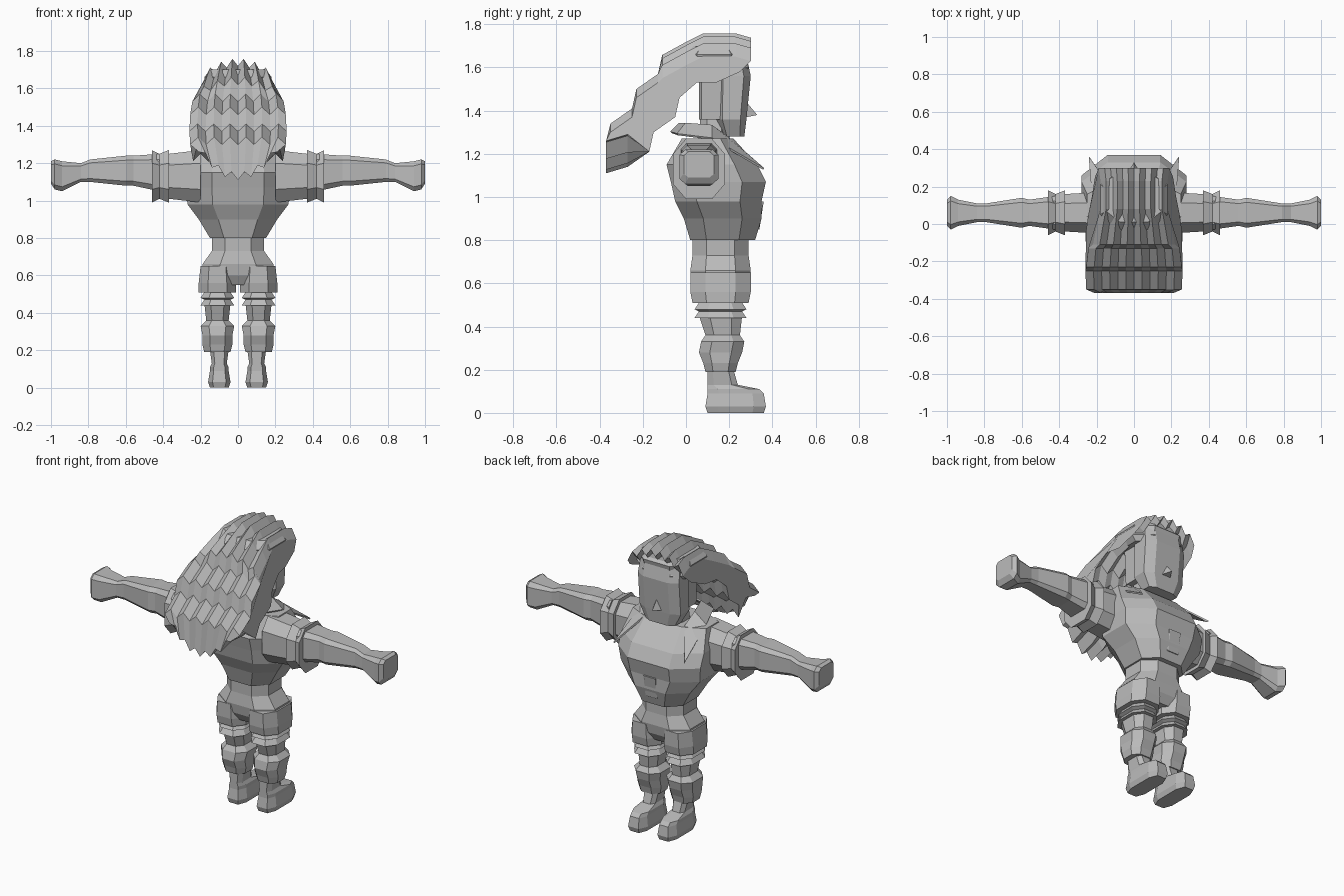
import bpy
import bmesh

cube = bpy.data.objects.get("Cube")
if cube:
    bpy.data.objects.remove(cube, do_unlink=True)

grey = bpy.data.materials.new("plain grey")
grey.use_nodes = True
grey.diffuse_color = (.5, .5, .5, 1)
grey.node_tree.nodes["Principled BSDF"].inputs["Base Color"].default_value = grey.diffuse_color


def finish(name, builder, mirror=False, thickness=0):
    """Turn a bmesh into a flat shaded object with optional modifiers."""
    bmesh.ops.recalc_face_normals(builder, faces=builder.faces)
    mesh = bpy.data.meshes.new(name)
    builder.to_mesh(mesh)
    builder.free()
    mesh.materials.append(grey)
    part = bpy.data.objects.new(name, mesh)
    bpy.context.collection.objects.link(part)
    if mirror:
        part.modifiers.new("mirror", 'MIRROR')
    if thickness:
        solidify = part.modifiers.new("thickness", 'SOLIDIFY')
        solidify.thickness = thickness
        solidify.offset = 0


def octagon(half_a, half_b, chamfer):
    """Outline of a rectangle with cut corners, around the origin."""
    inner_a = half_a * (1 - chamfer)
    inner_b = half_b * (1 - chamfer)
    return [(-inner_a, -half_b), (inner_a, -half_b), (half_a, -inner_b), (half_a, inner_b),
            (inner_a, half_b), (-inner_a, half_b), (-half_a, inner_b), (-half_a, -inner_b)]


def skin(builder, rings, closed=True):
    """Join neighbouring rows of vertices with quads."""
    for low, high in zip(rings, rings[1:]):
        count = len(low)
        for i in range(count if closed else count - 1):
            j = (i + 1) % count
            builder.faces.new((low[i], low[j], high[j], high[i]))


def loft(name, centre, rows, sideways=False, mirror=False, chamfer=.5):
    """Each row is a position, two half sizes and an optional shift of the centre."""
    builder = bmesh.new()
    rings = []
    for position, half_a, half_b, *shift in rows:
        ring = []
        for a, b in octagon(half_a, half_b, chamfer):
            a += centre[0]
            b += centre[1] + sum(shift)
            ring.append(builder.verts.new((position, a, b) if sideways else (a, b, position)))
        rings.append(ring)
    skin(builder, rings)
    builder.faces.new(rings[0])
    builder.faces.new(rings[-1])
    finish(name, builder, mirror)


# Trunk
loft("torso", (0, .15), [
    (.8, .15, .15, .02), (.9, .21, .18, .02), (.98, .27, .2), (1.07, .28, .22),
    (1.15, .28, .21, -.03), (1.27, .25, .12, -.05)])
loft("waist_and_hips", (0, .16), [
    (.55, .13, .1), (.6, .19, .13), (.66, .19, .14), (.73, .14, .13), (.82, .14, .13)])
loft("neck", (0, .13), [(1.2, .1, .08), (1.4, .08, .06)])
loft("chest_plate", (0, .32), [(.85, .04, .02), (.98, .04, .02, .02)], chamfer=.1)

# Arms
loft("sleeves", (.06, 1.13), [(.2, .11, .14), (.37, .1, .12)], sideways=True, mirror=True)
loft("sleeve_cuffs", (.06, 1.13), [
    (.37, .12, .14), (.42, .1, .12), (.46, .12, .14)], sideways=True, mirror=True)
loft("arms_and_hands", (.06, 1.15), [
    (.42, .09, .1), (.56, .07, .08, .01), (.6, .08, .08, .01), (.79, .05, .06, .01),
    (.84, .05, .05), (.94, .07, .08, -.02), (.98, .09, .08, -.01), (1, .07, .06)],
    sideways=True, mirror=True, chamfer=.3)

# Legs
hip = (.11, .16)
loft("thighs", hip, [(.51, .1, .13), (.56, .1, .14), (.65, .09, .14)], mirror=True)
for level in (.44, .48):
    loft("trouser_cuff", hip, [
        (level, .09, .12), (level + .03, .07, .1), (level + .04, .09, .12)], mirror=True)
loft("calves", hip, [
    (.19, .07, .07), (.23, .08, .08), (.28, .08, .1), (.33, .09, .1, .01),
    (.36, .06, .08, .01), (.45, .07, .1)], mirror=True)
loft("boots", (.1, .23), [
    (0, .05, .13), (.03, .06, .14), (.09, .05, .13), (.11, .05, .12, -.01),
    (.13, .04, .07, -.06), (.2, .05, .06, -.07)], mirror=True, chamfer=.4)

# Head
loft("face", (0, .2), [
    (1.28, .1, .05, .02), (1.36, .14, .07, .01), (1.56, .14, .08, .02), (1.7, .13, .07)],
    chamfer=.4)
loft("back_of_head", (0, .12), [(1.36, .12, .06), (1.6, .13, .06)], chamfer=.2)
loft("hair_band", (0, .13), [
    (1.57, .16, .15), (1.6, .19, .16), (1.62, .17, .15), (1.66, .18, .16), (1.7, .15, .12)])

# Nose
builder = bmesh.new()
tip = builder.verts.new((0, .33, 1.38))
base = [builder.verts.new(p) for p in [(-.03, .28, 1.37), (.03, .28, 1.37), (0, .28, 1.44)]]
builder.faces.new(base)
for i in range(3):
    builder.faces.new((base[i - 1], base[i], tip))
finish("nose", builder)

# Collar with pointed front flaps
builder = bmesh.new()
upper = [(0, -.03, 1.34), (.1, 0, 1.34), (.14, .12, 1.33), (.13, .2, 1.27)]
lower = [(0, -.07, 1.3), (.16, -.04, 1.29), (.22, .12, 1.27), (.24, .36, 1.13)]
skin(builder, [[builder.verts.new(p) for p in edge] for edge in (upper, lower)], closed=False)
finish("collar", builder, mirror=True, thickness=.01)

# Swept hair: crown first, then stepped tiers down the back, closed along the underside
tiers = []
for tier in range(3):
    y, z = -.11 - .12 * tier, 1.64 - .16 * tier
    tiers += [(y, z), (y - .02, z - .09)]
underside = [(y + .08, z - .16) for y, z in tiers[:-1]]
tail = [(-.37, 1.13)]
tiers[-1:] = tail
crown = [(.25, 1.67), (.3, 1.72), (.23, 1.74), (.08, 1.74), (0, 1.7)]
fringe = [(.05, 1.55), (.14, 1.62)]
profile = crown + tiers + underside[::-1] + fringe

# Pleat the profile across the head, rounding the crown and pointing the tail
builder = bmesh.new()
columns = 12
sections = []
for column in range(columns + 1):
    across = 2 * column / columns - 1
    pleat = .02 * (-1) ** column
    section = []
    for y, z in profile:
        half_width = .26 - .7 * (z - 1.4) ** 2
        lift = 0
        if z > 1.6:
            lift = -.07 * across ** 2
        elif z < 1.2:
            lift = .15 * across ** 2
        section.append(builder.verts.new((across * half_width, y, z + lift - pleat)))
    sections.append(section)
skin(builder, sections)
builder.faces.new(sections[0])
builder.faces.new(sections[-1])
finish("swept_hair", builder)
